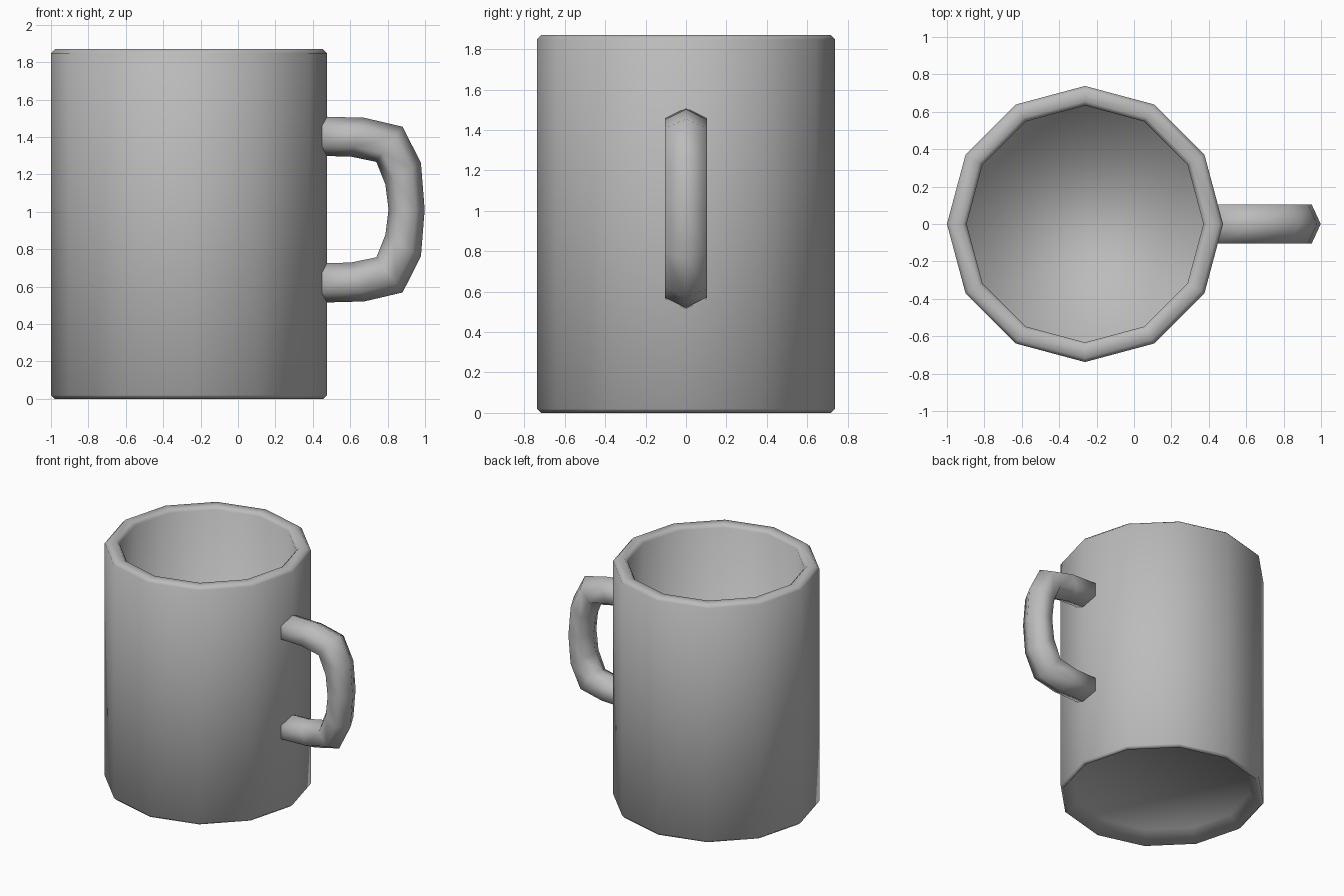
import bpy, bmesh
from math import cos, sin, pi
from mathutils import Vector

cube = bpy.data.objects.get("Cube")
if cube:
    bpy.data.objects.remove(cube)

grey = bpy.data.materials.new("plain grey")
grey.use_nodes = True
colour = (0.5, 0.5, 0.5, 1)
grey.diffuse_color = colour
grey.node_tree.nodes["Principled BSDF"].inputs["Base Color"].default_value = colour


def skin_rings(name, rings):
    """Join a row of closed rings with quads, cap both ends and shade smooth."""
    bm = bmesh.new()
    loops = [[bm.verts.new(p) for p in ring] for ring in rings]
    for a, b in zip(loops, loops[1:]):
        for i in range(len(a)):
            j = (i + 1) % len(a)
            bm.faces.new((a[i], a[j], b[j], b[i]))
    bm.faces.new(loops[0])
    bm.faces.new(loops[-1])
    bmesh.ops.recalc_face_normals(bm, faces=bm.faces)
    mesh = bpy.data.meshes.new(name)
    bm.to_mesh(mesh)
    bm.free()
    mesh.materials.append(grey)
    for face in mesh.polygons:
        face.use_smooth = True
    obj = bpy.data.objects.new(name, mesh)
    bpy.context.collection.objects.link(obj)
    return obj


# Cup: twelve-sided wall, from the hollow underside over the rim to the inner floor
SIDES, CENTRE_X = 12, -0.262
profile = [(0.64, 0.09), (0.718, 0), (0.738, 0.02), (0.738, 1.848), (0.717, 1.87),
           (0.655, 1.87), (0.633, 1.848), (0.633, 0.12)]
skin_rings("cup_body", [
    [(CENTRE_X + r * cos(2 * pi * i / SIDES), r * sin(2 * pi * i / SIDES), z)
     for i in range(SIDES)] for r, z in profile])

# Handle: six-sided section between an outer and an inner ridge, mirrored in height
MID_Z, HALF_WIDTH = 1.012, 0.105
upper = [((0.42, 1.51), (0.42, 1.30)), ((0.675, 1.503), (0.605, 1.295)),
         ((0.88, 1.455), (0.74, 1.267)), ((0.978, 1.262), (0.788, 1.146))]
middle = [((0.998, MID_Z), (0.805, MID_Z))]
lower = [tuple((x, 2 * MID_Z - z) for x, z in pair) for pair in reversed(upper)]


def section(outer, inner):
    out, inn = (Vector((x, 0, z)) for x, z in (outer, inner))
    centre, arm = (out + inn) / 2, (out - inn) / 2
    side = Vector((0, HALF_WIDTH / sin(pi / 3), 0))
    return [centre + arm * cos(i * pi / 3) + side * sin(i * pi / 3) for i in range(6)]


skin_rings("handle", [section(o, i) for o, i in upper + middle + lower])
